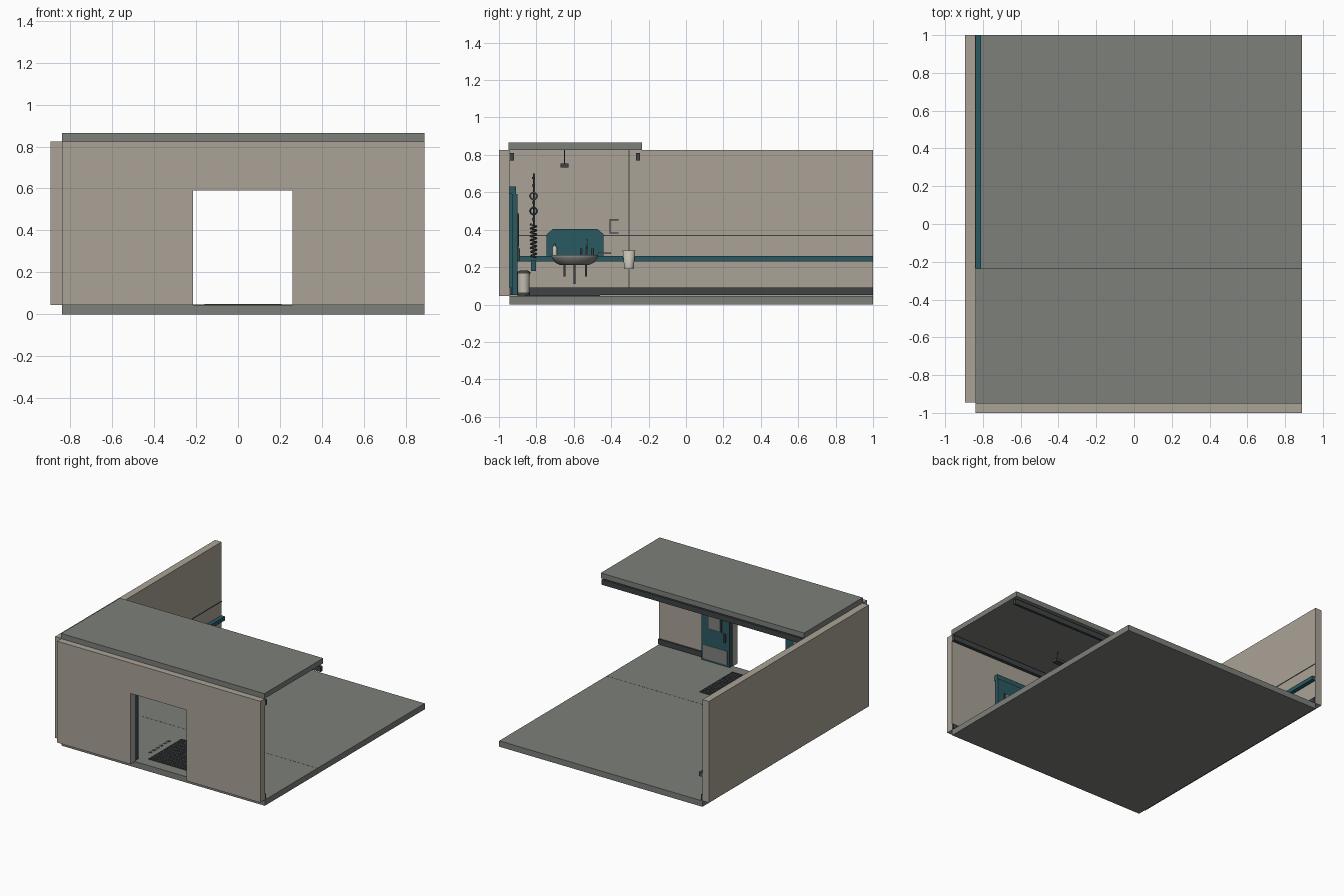
import bpy, bmesh, math
from mathutils import Vector

if "Cube" in bpy.data.objects:
    bpy.data.objects.remove(bpy.data.objects["Cube"])


def colour(name, r, g, b):
    m = bpy.data.materials.new(name)
    m.diffuse_color = (r, g, b, 1)
    m.use_nodes = True
    m.node_tree.nodes["Principled BSDF"].inputs["Base Color"].default_value = m.diffuse_color
    return m


BEIGE = colour("warm beige", .40, .365, .31)
GREY = colour("concrete grey", .205, .215, .195)
TEAL = colour("deep teal", .024, .10, .122)
DARK = colour("charcoal", .05, .056, .058)
STEEL = colour("steel", .22, .22, .21)
CREAM = colour("off white", .55, .52, .45)


def finish(name, bm, mat):
    bmesh.ops.recalc_face_normals(bm, faces=bm.faces)
    me = bpy.data.meshes.new(name)
    bm.to_mesh(me)
    bm.free()
    me.materials.append(mat)
    ob = bpy.data.objects.new(name, me)
    bpy.context.collection.objects.link(ob)
    return ob


def boxes(name, mat, *ranges):
    """One object from boxes given as x0, x1, y0, y1, z0, z1."""
    bm = bmesh.new()
    for x0, x1, y0, y1, z0, z1 in ranges:
        vs = bmesh.ops.create_cube(bm, size=1)["verts"]
        for v in vs:
            v.co = Vector(((x0 + x1) / 2 + v.co.x * (x1 - x0),
                           (y0 + y1) / 2 + v.co.y * (y1 - y0),
                           (z0 + z1) / 2 + v.co.z * (z1 - z0)))
    return finish(name, bm, mat)


def lathe(name, mat, centre, profile, n=20, depth=1.0):
    """Turned shape; depth squeezes it along x."""
    bm = bmesh.new()
    rings = [[bm.verts.new((centre[0] + r * depth * math.cos(i * math.tau / n),
                            centre[1] + r * math.sin(i * math.tau / n), z))
              for i in range(n)] for r, z in profile]
    for a, b in zip(rings, rings[1:]):
        for i in range(n):
            bm.faces.new((a[i], a[(i + 1) % n], b[(i + 1) % n], b[i]))
    bm.faces.new(rings[0])
    bm.faces.new(rings[-1])
    for f in bm.faces:
        f.smooth = len(f.verts) == 4 and abs(f.normal.z) < .9
    return finish(name, bm, mat)


def tube(name, mat, pts, r, cyclic=False):
    cu = bpy.data.curves.new(name, 'CURVE')
    cu.dimensions = '3D'
    cu.bevel_depth, cu.bevel_resolution, cu.use_fill_caps = r, 1, True
    sp = cu.splines.new('POLY')
    sp.points.add(len(pts) - 1)
    for p, c in zip(sp.points, pts):
        p.co = (*c, 1)
    sp.use_cyclic_u = cyclic
    cu.materials.append(mat)
    ob = bpy.data.objects.new(name, cu)
    bpy.context.collection.objects.link(ob)


L, R, F, B = -.84, .89, -.945, 1.0      # inner wall faces and room ends
D0, D1 = -.215, .26                     # doorway sides
MID = (D0 + D1) / 2

# Shell
boxes("floor", GREY, (L, R, F, B, 0, .045))
boxes("roof", GREY, (L, R, -.95, -.235, .825, .865))
boxes("left_wall", BEIGE, (-.895, L, F, B, .045, .825))
boxes("front_wall_left", BEIGE, (L, D0, -1, F, .045, .825))
boxes("front_wall_right", BEIGE, (D1, R, -1, F, .045, .825))
boxes("front_wall_lintel", BEIGE, (D0, D1, -1, F, .59, .825))

# Trim along the walls
boxes("ceiling_beams", DARK, (L, R, F, -.92, .77, .81), (L, R, -.268, -.246, .77, .81))
boxes("skirting", DARK, (L, L + .012, F, B, .05, .09),
      (L, -.46, F, F + .012, .05, .09), (.50, R, F, F + .012, .05, .09))
boxes("bumper_rail", TEAL, (L, -.81, -.9, B, .23, .26))
boxes("wall_seams", DARK, (L, L + .003, -.9, B, .366, .371),
      (L, L + .003, -.307, -.303, .09, .825))
boxes("floor_seam", DARK, (L, R, -.307, -.304, .045, .0455))

# Sliding doors parked on both sides of the opening
boxes("door_track", TEAL, (-.46, .50, F, -.91, .59, .63))
boxes("door_jambs", TEAL, (D0 - .02, D0, F, -.92, .05, .59), (D1, D1 + .02, F, -.92, .05, .59))


def pair(name, mat, u0, u1, y0, y1, z0, z1):
    """Matching plates, measured outward from each doorway side."""
    boxes(name, mat, (D1 + u0, D1 + u1, y0, y1, z0, z1), (D0 - u1, D0 - u0, y0, y1, z0, z1))


pair("door_leaves", TEAL, .003, .24, -.93, -.902, .05, .59)
pair("door_edge_seals", DARK, 0, .003, -.93, -.902, .05, .59)
pair("door_kick_plates", STEEL, .02, .225, -.902, -.899, .065, .17)
pair("door_window_frames", DARK, .065, .185, -.902, -.895, .30, .49)
pair("door_windows", STEEL, .075, .175, -.895, -.893, .31, .48)
pair("door_handles", DARK, .03, .045, -.902, -.888, .235, .30)

# Floor grate at the entrance and a slotted drain beside it
bars = [(-.16 + .0222 * i, -.148 + .0222 * i, -.86, -.46, .045, .05) for i in range(17)]
bars += [(-.16, .207, -.86 + .0388 * i, -.848 + .0388 * i, .045, .05) for i in range(11)]
boxes("floor_grate", DARK, *bars)
boxes("drain_slots", DARK, *[(-.225, -.205, -.77 + .045 * i, -.745 + .045 * i, .045, .047)
                             for i in range(6)])

# Hanging lamp
boxes("lamp", DARK, (-.15, .19, -.672, -.628, .733, .755))
boxes("lamp_cords", DARK, (-.122, -.118, -.652, -.648, .755, .825),
      (.158, .162, -.652, -.648, .755, .825))

# Wash basin: chamfered back panel, half-round bowl, taps and pipes
bm = bmesh.new()
outline = [(-.745, .26), (-.44, .26), (-.44, .375), (-.475, .405), (-.71, .405), (-.745, .375)]
face = bm.faces.new([bm.verts.new((L + .004, y, z)) for y, z in outline])
ext = bmesh.ops.extrude_face_region(bm, geom=[face])["geom"]
bmesh.ops.translate(bm, vec=(.014, 0, 0), verts=[v for v in ext if isinstance(v, bmesh.types.BMVert)])
finish("basin_back_panel", bm, TEAL)
lathe("basin", STEEL, (-.735, -.595), [(.075, .21), (.105, .225), (.122, .25), (.125, .266),
                                      (.113, .266), (.09, .24), (.05, .23)], 24, .8)
for i, (y, low) in enumerate([(-.65, .15), (-.595, .11), (-.535, .15)]):
    tube(f"basin_pipe_{i}", DARK, [(-.755, y, .22), (-.755, y, low)], .006)
for i, y in enumerate([-.56, -.53, -.50]):
    tap = [(-.815, y, .26), (-.815, y, .33 if i == 1 else .30)]
    if i == 1:
        tap += [(-.79, y, .345), (-.755, y, .335), (-.755, y, .31)]
    tube(f"tap_{i}", STEEL, tap, .005)
lathe("soap_bottle", CREAM, (-.81, -.702), [(.012, .265), (.012, .305), (.004, .315), (.004, .327)], 12)
boxes("small_shelf", STEEL, (L, -.78, -.47, -.40, .27, .278))
boxes("towel_bracket", STEEL, (L, -.80, -.41, -.404, .38, .455),
      (L, -.80, -.41, -.36, .45, .456), (L, -.80, -.41, -.36, .38, .385))

# Waste containers
lathe("wall_bin", CREAM, (-.795, -.305), [(.025, .19), (.034, .29), (.031, .29), (.022, .20)], 16)
lathe("floor_bin", CREAM, (-.79, -.868), [(.03, .065), (.033, .165)], 20)
lathe("floor_bin_base", DARK, (-.79, -.868), [(.033, .045), (.033, .065)], 20)
lathe("floor_bin_lid", DARK, (-.79, -.868), [(.036, .165), (.036, .173), (.02, .182)], 20)

# Wall hose with coiled lead and gauges
tube("hose_rod", DARK, [(-.825, -.815, .42), (-.825, -.815, .70)], .005)
tube("coiled_lead", DARK, [(-.815 + .012 * math.sin(t * .9), -.815 + .016 * math.cos(t * .9),
                           .25 + .003 * t) for t in range(61)], .004)
for i, z in enumerate([.50, .58]):
    tube(f"gauge_ring_{i}", STEEL if i else TEAL,
         [(-.82, -.815 + .018 * math.cos(a * math.tau / 16), z + .018 * math.sin(a * math.tau / 16))
          for a in range(16)], .004, True)
boxes("hose_holder", TEAL, (L, -.80, -.828, -.803, .18, .235))
boxes("hose_clips", DARK, *[(L, -.812, -.824, -.806, z, z + .012) for z in (.45, .54, .63, .67)])
